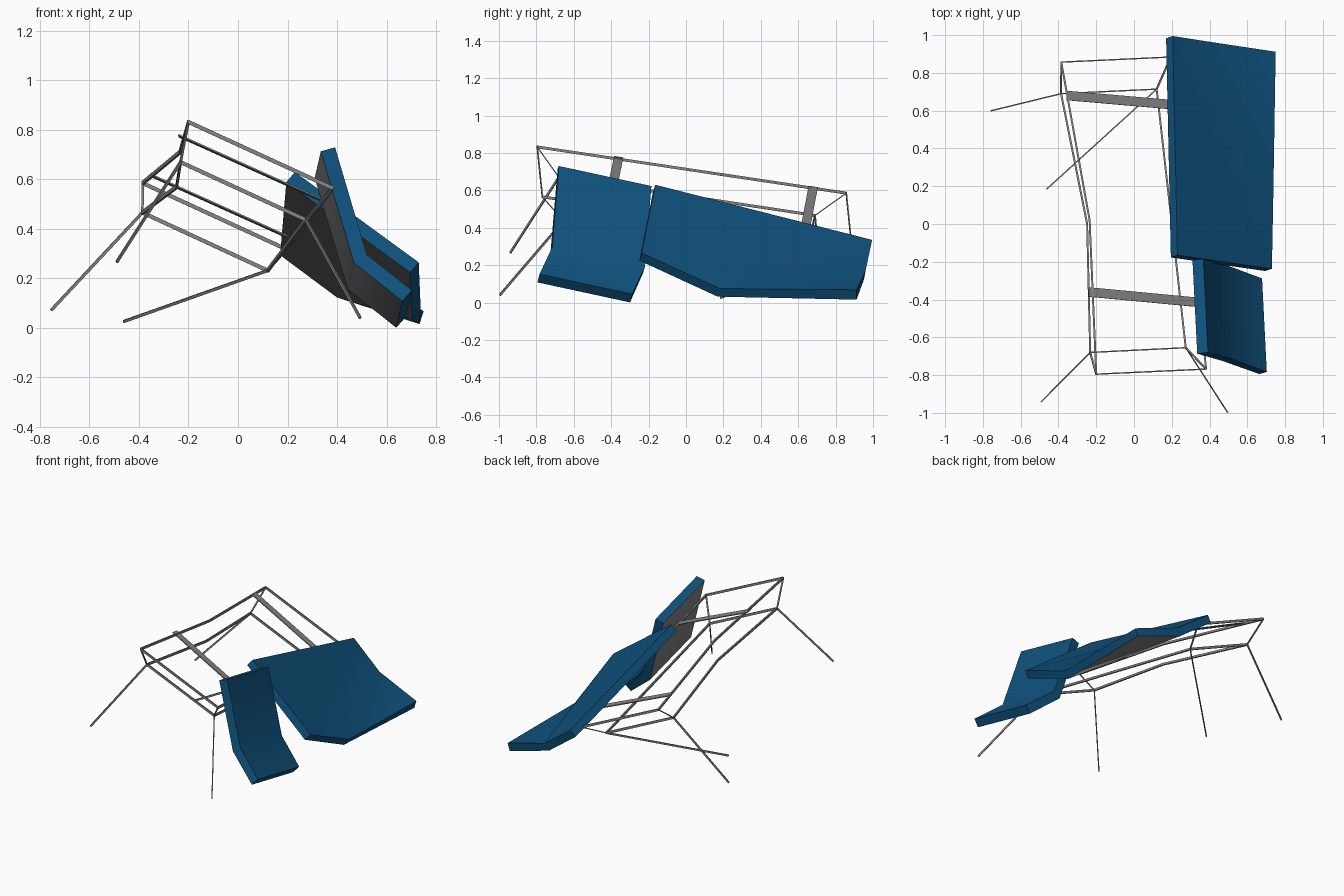
import bpy, bmesh, math
from mathutils import Vector as V

if "Cube" in bpy.data.objects:
    bpy.data.objects.remove(bpy.data.objects["Cube"])


def material(name, col):
    m = bpy.data.materials.new(name)
    m.diffuse_color = (*col, 1)
    m.use_nodes = True
    m.node_tree.nodes["Principled BSDF"].inputs["Base Color"].default_value = m.diffuse_color
    return m


blue = material("deep blue fabric", (0.005, 0.085, 0.21))
grey = material("mid grey", (0.24, 0.24, 0.24))


def finish(bm, name, mats):
    me = bpy.data.meshes.new(name)
    bm.to_mesh(me)
    bm.free()
    for m in mats:
        me.materials.append(m)
    ob = bpy.data.objects.new(name, me)
    bpy.context.collection.objects.link(ob)
    return ob


def bar(bm, a, b, w, t, wide=(0, 0, 1)):
    """Rectangular bar from a to b, its wide side along 'wide'."""
    a, b = V(a), V(b)
    d = (b - a).normalized()
    u = V(wide)
    u = (u - d * u.dot(d)).normalized() * w / 2
    s = d.cross(u).normalized() * t / 2
    ends = [[bm.verts.new(p + u * i + s * j)
             for i, j in ((-1, -1), (1, -1), (1, 1), (-1, 1))] for p in (a, b)]
    bm.faces.new(ends[0][::-1])
    bm.faces.new(ends[1])
    for i in range(4):
        k = (i + 1) % 4
        bm.faces.new((ends[0][i], ends[0][k], ends[1][k], ends[1][i]))
    bmesh.ops.recalc_face_normals(bm, faces=bm.faces)


def cushion(name, pts, polys, thick):
    """Bent pad: blue top and rim, grey underside."""
    bm = bmesh.new()
    vs = [bm.verts.new(p) for p in pts]
    tops = [bm.faces.new([vs[i] for i in f]) for f in polys]
    bm.normal_update()
    for f in tops:
        if f.normal.x + f.normal.z < 0:
            f.normal_flip()
    bm.normal_update()
    low = {v: bm.verts.new(v.co - v.normal * thick * v.calc_shell_factor())
           for v in vs}
    rim = [e for e in bm.edges if len(e.link_faces) == 1]
    for e in rim:
        a, b = e.verts
        bm.faces.new((a, b, low[b], low[a]))
    for f in tops:
        g = bm.faces.new([low[v] for v in reversed(f.verts)])
        g.material_index = 1
    bmesh.ops.recalc_face_normals(bm, faces=bm.faces)
    ob = finish(bm, name, [blue, grey])
    bpy.ops.object.select_all(action='DESELECT')
    ob.select_set(True)
    bpy.context.view_layer.objects.active = ob
    bpy.ops.object.shade_smooth_by_angle(angle=math.radians(42))


# Frame corners: upper and lower loops (front left/right, back left/right)
ufl, ufr = (-0.20, -0.795, 0.832), (0.382, -0.768, 0.565)
ubl, ubr = (-0.385, 0.857, 0.585), (0.195, 0.884, 0.318)
lfl, lfr = (-0.232, -0.68, 0.67), (0.274, -0.655, 0.437)
lbl, lbr = (-0.386, 0.69, 0.466), (0.12, 0.714, 0.232)
umid, lmid = (-0.235, 0.02, 0.71), (-0.248, 0.0, 0.57)

# Long rails, cross bars and corner posts
bm = bmesh.new()
for a, b in ((ufl, umid), (umid, ubl), (ufr, ubr),
             (lfl, lmid), (lmid, lbl), (lfr, lbr)):
    bar(bm, a, b, 0.015, 0.01)
for a, b in ((ufl, ufr), (ubl, ubr), (lfl, lfr), (lbl, lbr)):
    bar(bm, a, b, 0.016, 0.007)
for a, b in ((ufl, lfl), (ufr, lfr), (ubl, lbl), (ubr, lbr)):
    bar(bm, a, b, 0.01, 0.006, (1, 0, 0))
finish(bm, "frame", [grey])

# Splayed legs
for name, a, b in (("back_left_leg", lbl, (-0.754, 0.60, 0.072)),
                   ("back_right_leg", lbr, (-0.462, 0.185, 0.026)),
                   ("front_left_leg", lfl, (-0.49, -0.94, 0.266)),
                   ("front_right_leg", lfr, (0.494, -0.995, 0.04))):
    bm = bmesh.new()
    bar(bm, a, b, 0.012, 0.007)
    finish(bm, name, [grey])

# Flat straps across the upper rails
for name, a, b in (("back_strap", (-0.355, 0.68, 0.618), (0.224, 0.63, 0.357)),
                   ("front_strap", (-0.24, -0.36, 0.777), (0.343, -0.415, 0.514))):
    bm = bmesh.new()
    bar(bm, a, b, 0.05, 0.006, (0, 1, -0.15))
    finish(bm, name, [grey])

# Large cushion, with one corner folded up along a slanted crease
cushion("large_cushion",
        [(0.23, -0.165, 0.63), (0.73, -0.237, 0.265), (0.738, 0.18, 0.075),
         (0.75, 0.912, 0.068), (0.43, 0.96, 0.17), (0.205, 0.995, 0.335)],
        [(0, 1, 2, 4, 5), (2, 3, 4)], 0.055)

# Small cushion, one bend across its width
prof = [V((0.392, -0.68, 0.73)), V((0.52, -0.715, 0.297)), V((0.703, -0.783, 0.152))]
w = V((-0.025, 0.495, -0.107))
cushion("small_cushion", prof + [p + w for p in prof],
        [(0, 1, 4, 3), (1, 2, 5, 4)], 0.06)
